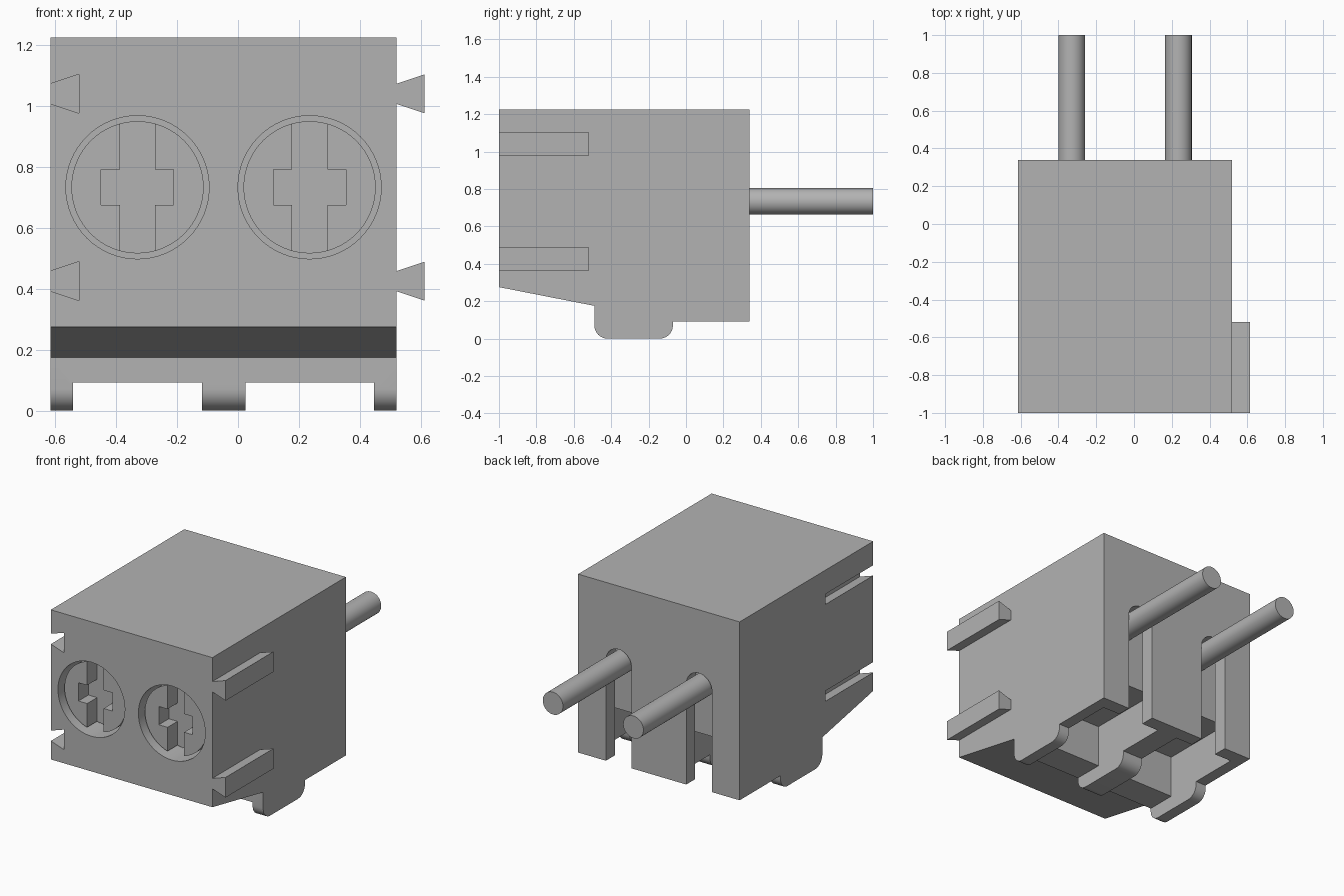
import bpy, bmesh, math
from mathutils import Vector

if "Cube" in bpy.data.objects:
    bpy.data.objects.remove(bpy.data.objects["Cube"])

grey = bpy.data.materials.new("mid_grey")
grey.use_nodes = True
grey.diffuse_color = (0.45, 0.45, 0.45, 1)
grey.node_tree.nodes["Principled BSDF"].inputs["Base Color"].default_value = (0.45, 0.45, 0.45, 1)


def prism(name, points, axis, start, end):
    """Extrude a 2D profile: axis 'x' takes (y, z) points, axis 'y' takes (x, z) points."""
    bm = bmesh.new()
    place = (lambda p: (start, p[0], p[1])) if axis == "x" else (lambda p: (p[0], start, p[1]))
    face = bm.faces.new([bm.verts.new(place(p)) for p in points])
    new = bmesh.ops.extrude_face_region(bm, geom=[face])["geom"]
    move = Vector((end - start, 0, 0)) if axis == "x" else Vector((0, end - start, 0))
    bmesh.ops.translate(bm, vec=move, verts=[g for g in new if isinstance(g, bmesh.types.BMVert)])
    bmesh.ops.recalc_face_normals(bm, faces=bm.faces)
    mesh = bpy.data.meshes.new(name)
    bm.to_mesh(mesh)
    bm.free()
    obj = bpy.data.objects.new(name, mesh)
    bpy.context.collection.objects.link(obj)
    mesh.materials.append(grey)
    return obj


def box(name, x0, x1, y0, y1, z0, z1):
    return prism(name, [(x0, z0), (x1, z0), (x1, z1), (x0, z1)], "y", y0, y1)


def arc(cx, cz, r, a0, a1, n):
    angles = [math.radians(a0 + (a1 - a0) * i / n) for i in range(n + 1)]
    return [(cx + r * math.cos(a), cz + r * math.sin(a)) for a in angles]


def circle(cx, cz, r, n=64):
    return arc(cx, cz, r, 0, 360, n)[:-1]


def cut(target, cutter):
    cutter.hide_render = True
    mod = target.modifiers.new("cut", "BOOLEAN")
    mod.operation = "DIFFERENCE"
    mod.solver = "EXACT"
    mod.object = cutter
    bpy.context.view_layer.objects.active = target
    bpy.ops.object.modifier_apply(modifier=mod.name)
    bpy.data.objects.remove(cutter)


def smooth(obj):
    bpy.ops.object.select_all(action="DESELECT")
    obj.select_set(True)
    bpy.context.view_layer.objects.active = obj
    bpy.ops.object.shade_smooth_by_angle(angle=math.radians(30))


LEFT, RIGHT, FRONT, BACK, TOP = 0.52, -0.615, -1.0, 0.34, 1.225
POLES = (-0.33, 0.235)      # centre of each terminal
AXIS_Z = 0.733
BASE = 0.092
HALF = 0.211                # half width of each chamber

# Housing: side profile with sloped underside and rounded foot
profile = [(FRONT, 0.275), (-0.49, 0.175)]
profile += arc(-0.42, 0.07, 0.07, 180, 270, 8)
profile += arc(-0.14, 0.07, 0.07, 270, 360, 8)
profile += [(-0.07, BASE), (BACK, BASE), (BACK, TOP), (FRONT, TOP)]
housing = prism("housing", profile, "x", RIGHT, LEFT)

for x in POLES:
    # Gap between the feet, chamber open below, and rear clamp space
    cut(housing, box("foot_gap", x - HALF, x + HALF, -0.7, 0.1, -0.2, BASE))
    cut(housing, box("chamber", x - HALF, x + HALF, -0.30, 0.25, 0.0, 0.36))
    cut(housing, box("clamp_space", x - HALF, x + HALF, 0.19, 0.25, 0.3, 0.94))
    # Round-topped wire slot in the rear wall
    slot = arc(x, AXIS_Z, 0.09, 0, 180, 24) + [(x - 0.09, 0), (x + 0.09, 0)]
    cut(housing, prism("wire_slot", slot, "y", 0.22, 0.5))
    # Screw hole in the front
    cut(housing, prism("screw_hole", circle(x, AXIS_Z, 0.235), "y", -1.1, -0.65))


def dovetail(name, x, z, start, end, spread=0):
    """Flared rail; spread pushes the narrow mouth outwards for a clean cut."""
    pts = [(x - spread, z - 0.033 + spread / 3), (x + 0.093, z - 0.064),
           (x + 0.093, z + 0.064), (x - spread, z + 0.033 - spread / 3)]
    return prism(name, pts, "y", start, end)


# Interlocking rails on one side, matching grooves on the other
for label, z in (("lower", 0.425), ("upper", 1.04)):
    cut(housing, dovetail("groove", RIGHT, z, -1.1, -0.52, 0.03))
    dovetail(label + "_rail", LEFT, z, FRONT, -0.52)
smooth(housing)

for label, x in zip(("right", "left"), POLES):
    # Screw head with a full slot and a short cross arm
    screw = prism(label + "_screw", circle(x, AXIS_Z, 0.217), "y", -0.96, -0.64)
    cut(screw, box("slot", x - 0.058, x + 0.058, -1.1, -0.86, 0.4, 1.1))
    cut(screw, box("arm", x - 0.119, x + 0.119, -1.1, -0.86, AXIS_Z - 0.058, AXIS_Z + 0.058))
    smooth(screw)
    # Wire pin leaving the rear
    smooth(prism(label + "_pin", circle(x, AXIS_Z, 0.071, 48), "y", 0.15, 1.0))
